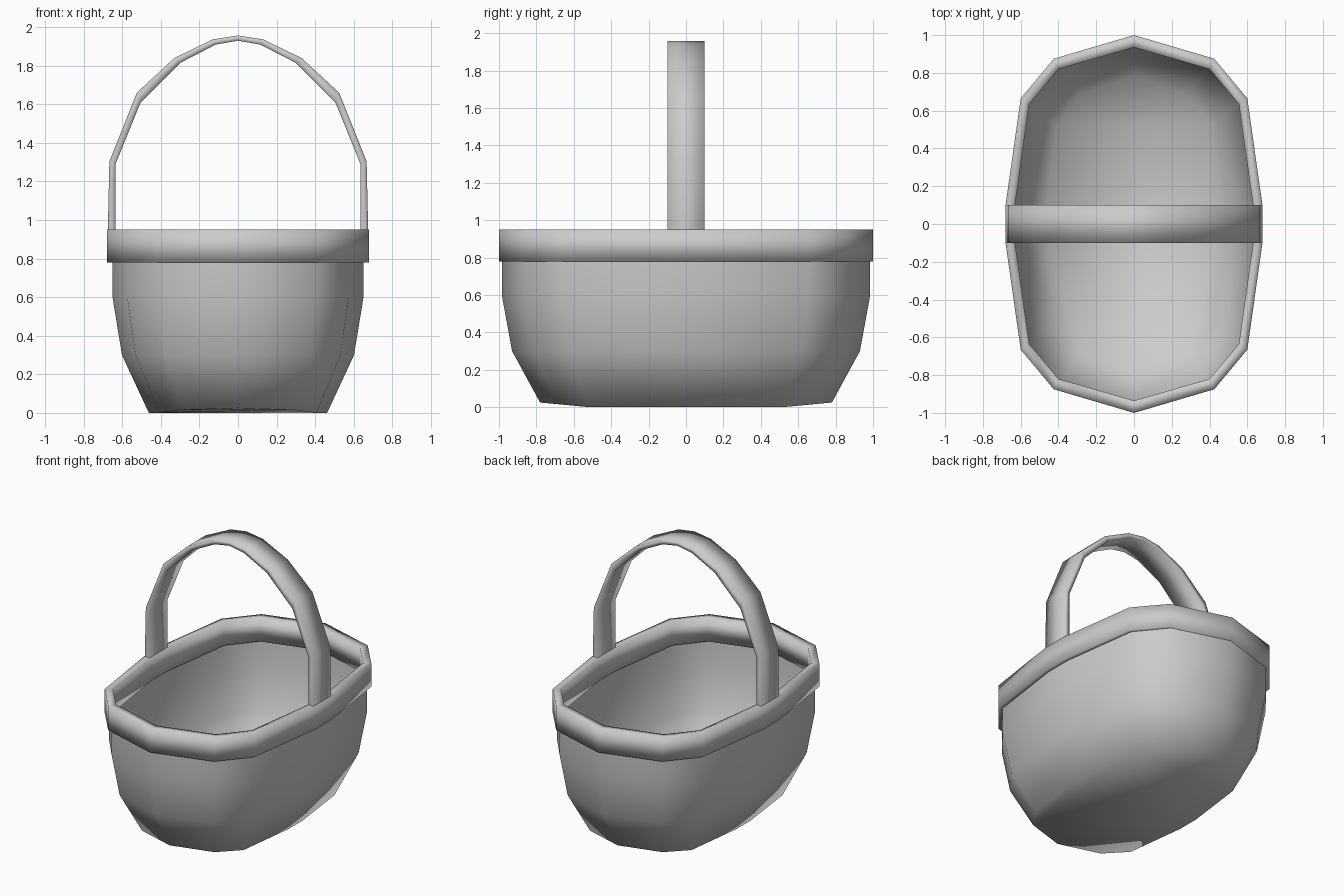
import bpy
import bmesh

cube = bpy.data.objects.get("Cube")
if cube:
    bpy.data.objects.remove(cube, do_unlink=True)

# One plain grey for the whole basket
grey = bpy.data.materials.new("light grey")
grey.use_nodes = True
grey.diffuse_color = (0.6, 0.6, 0.6, 1)
bsdf = grey.node_tree.nodes["Principled BSDF"]
bsdf.inputs["Base Color"].default_value = grey.diffuse_color
bsdf.inputs["Roughness"].default_value = 0.8


def oval(quarter):
    """Mirror the first-quadrant corners (tip first) into a closed outline."""
    right = quarter + [(x, -y) for x, y in reversed(quarter)]
    return right + [(-x, y) for x, y in reversed(right[1:-1])]


def loft(name, rings, close=False, cap_start=False, cap_end=False):
    """Join rings of points with quads and shade the skin smooth."""
    bm = bmesh.new()
    loops = [[bm.verts.new(p) for p in ring] for ring in rings]
    pairs = list(zip(loops, loops[1:]))
    if close:
        pairs.append((loops[-1], loops[0]))
    n = len(loops[0])
    for a, b in pairs:
        for i in range(n):
            j = (i + 1) % n
            bm.faces.new((a[i], a[j], b[j], b[i]))
    if cap_start:
        bm.faces.new(reversed(loops[0]))
    if cap_end:
        bm.faces.new(loops[-1])
    bmesh.ops.recalc_face_normals(bm, faces=bm.faces)
    for face in bm.faces:
        face.smooth = True
    mesh = bpy.data.meshes.new(name)
    bm.to_mesh(mesh)
    bm.free()
    mesh.materials.append(grey)
    obj = bpy.data.objects.new(name, mesh)
    bpy.context.collection.objects.link(obj)
    return obj


outer = oval([(0, 1), (0.425, 0.875), (0.6, 0.665), (0.68, 0.1)])
inner = oval([(0, 0.935), (0.4, 0.82), (0.555, 0.635), (0.63, 0.1)])

# Basket body: the outline shrinks towards a floor with slightly raised tips
levels = [(0.0, 0.68, 0.78), (0.3, 0.885, 0.93), (0.6, 0.957, 0.985), (0.9, 0.957, 0.985)]
body_rings = []
for z, sx, sy in levels:
    lift = 0.025 if z == 0 else 0
    body_rings.append([(x * sx, y * sy, z + lift * max(0, abs(y) - 0.66) / 0.34)
                       for x, y in outer])
body = loft("basket_body", body_rings, cap_start=True)

# Rim: a closed band around the top edge
rim_rings = [[(x, y, z) for x, y in line]
             for line, z in ((outer, 0.78), (outer, 0.95), (inner, 0.95), (inner, 0.78))]
rim = loft("rim", rim_rings, close=True)

# Handle: a flat strap bent into an arch, mirrored from its right half
half = [((0.675, 0.82), (0.64, 0.82)), ((0.675, 0.95), (0.635, 0.95)),
        ((0.667, 1.305), (0.635, 1.29)), ((0.525, 1.66), (0.505, 1.61)),
        ((0.33, 1.84), (0.3, 1.815)), ((0.13, 1.937), (0.115, 1.91))]
top = [((0, 1.957), (0, 1.93))]
arch = half + top + [((-a, b), (-c, d)) for (a, b), (c, d) in reversed(half)]
w = 0.1
handle_rings = [[(a, -w, b), (a, w, b), (c, w, d), (c, -w, d)] for (a, b), (c, d) in arch]
handle = loft("handle", handle_rings, cap_start=True, cap_end=True)
